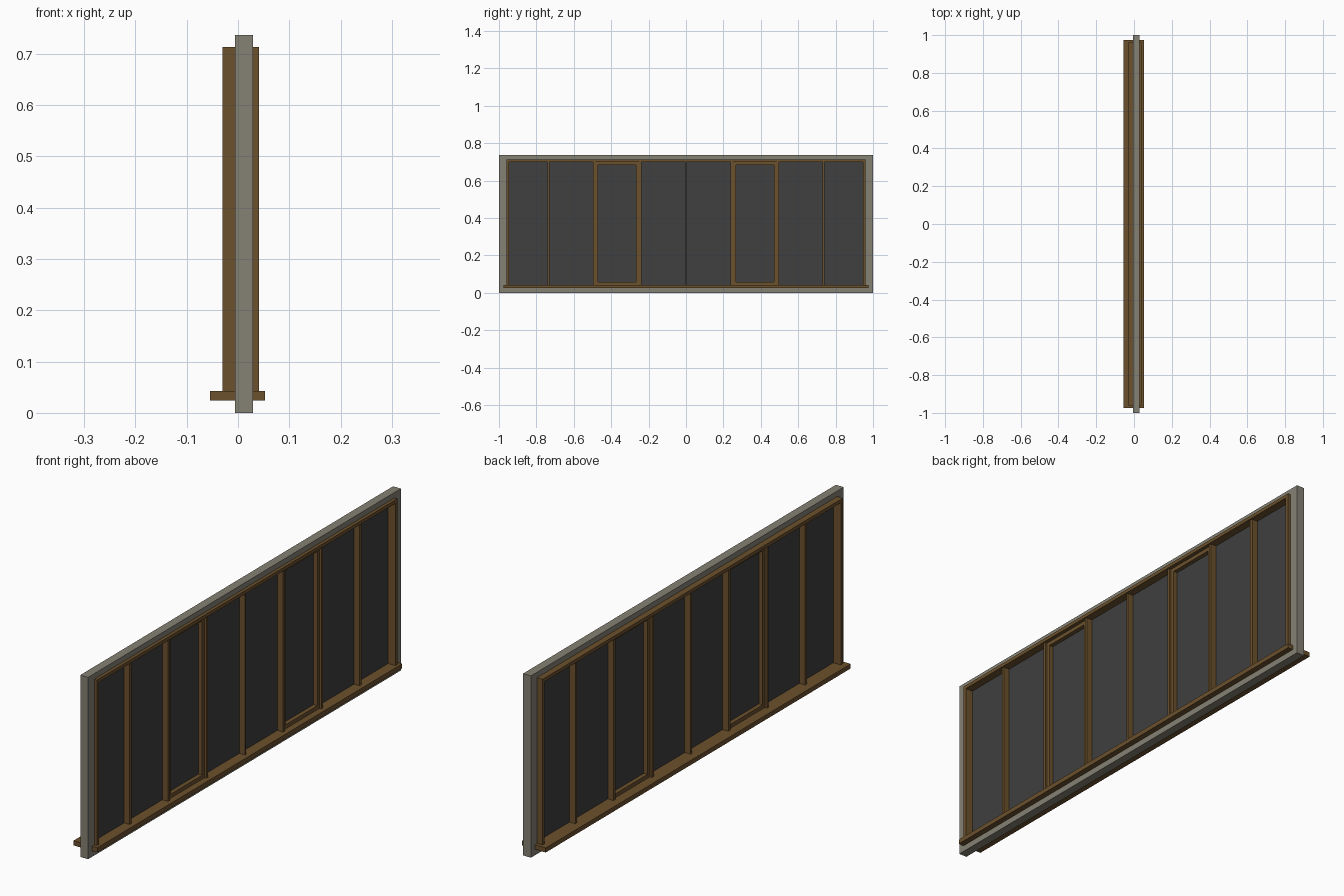
import bpy

if "Cube" in bpy.data.objects:
    bpy.data.objects.remove(bpy.data.objects["Cube"])


def material(name, color):
    m = bpy.data.materials.new(name)
    m.diffuse_color = (*color, 1)
    m.use_nodes = True
    m.node_tree.nodes["Principled BSDF"].inputs["Base Color"].default_value = m.diffuse_color
    return m


GREY = material("grey surround", (0.235, 0.22, 0.175))
WOOD = material("brown wood", (0.15, 0.082, 0.026))
GLASS = material("dark glass", (0.05, 0.05, 0.05))


def box(name, x, y, z, mat):
    """Box from (min, max) ranges on each axis."""
    bpy.ops.mesh.primitive_cube_add(size=1, location=[(a + b) / 2 for a, b in (x, y, z)])
    o = bpy.context.object
    o.name = name
    o.scale = [b - a for a, b in (x, y, z)]
    bpy.ops.object.transform_apply(location=True, rotation=False, scale=True)
    o.data.materials.append(mat)
    return o


def frame(name, x, y, z, side, bottom, top, mat):
    """Rectangular frame: two stiles with rails between them."""
    y0, y1 = y
    z0, z1 = z
    box(name + "_stile_a", x, (y0, y0 + side), z, mat)
    box(name + "_stile_b", x, (y1 - side, y1), z, mat)
    inner = (y0 + side, y1 - side)
    if bottom:
        box(name + "_bottom_rail", x, inner, (z0, z0 + bottom), mat)
    box(name + "_top_rail", x, inner, (z1 - top, z1), mat)


# Outer surround
frame("surround", (-0.006, 0.029), (-1, 1), (0, 0.736), 0.042, 0.026, 0.022, GREY)

# Wooden window frame and sill
frame("window_frame", (-0.03, 0.041), (-0.96, 0.96), (0.04, 0.713), 0.013, 0, 0.014, WOOD)
box("sill", (-0.0546, 0.0526), (-0.975, 0.975), (0.0245, 0.043), WOOD)

# Glass sheet
box("glass", (0.003, 0.009), (-0.95, 0.95), (0.04, 0.702), GLASS)

# Mullions, thinner at the centre
for i in range(-3, 4):
    y = i * 0.245
    w = 0.006 if abs(i) != 0 else 0.004
    box("mullion", (-0.023, 0.034), (y - w, y + w), (0.042, 0.70), WOOD)

# Two opening sashes
for s in (-1, 1):
    y = tuple(sorted((s * 0.25, s * 0.486)))
    frame("sash", (-0.014, 0.026), y, (0.043, 0.699), 0.016, 0.016, 0.016, WOOD)
